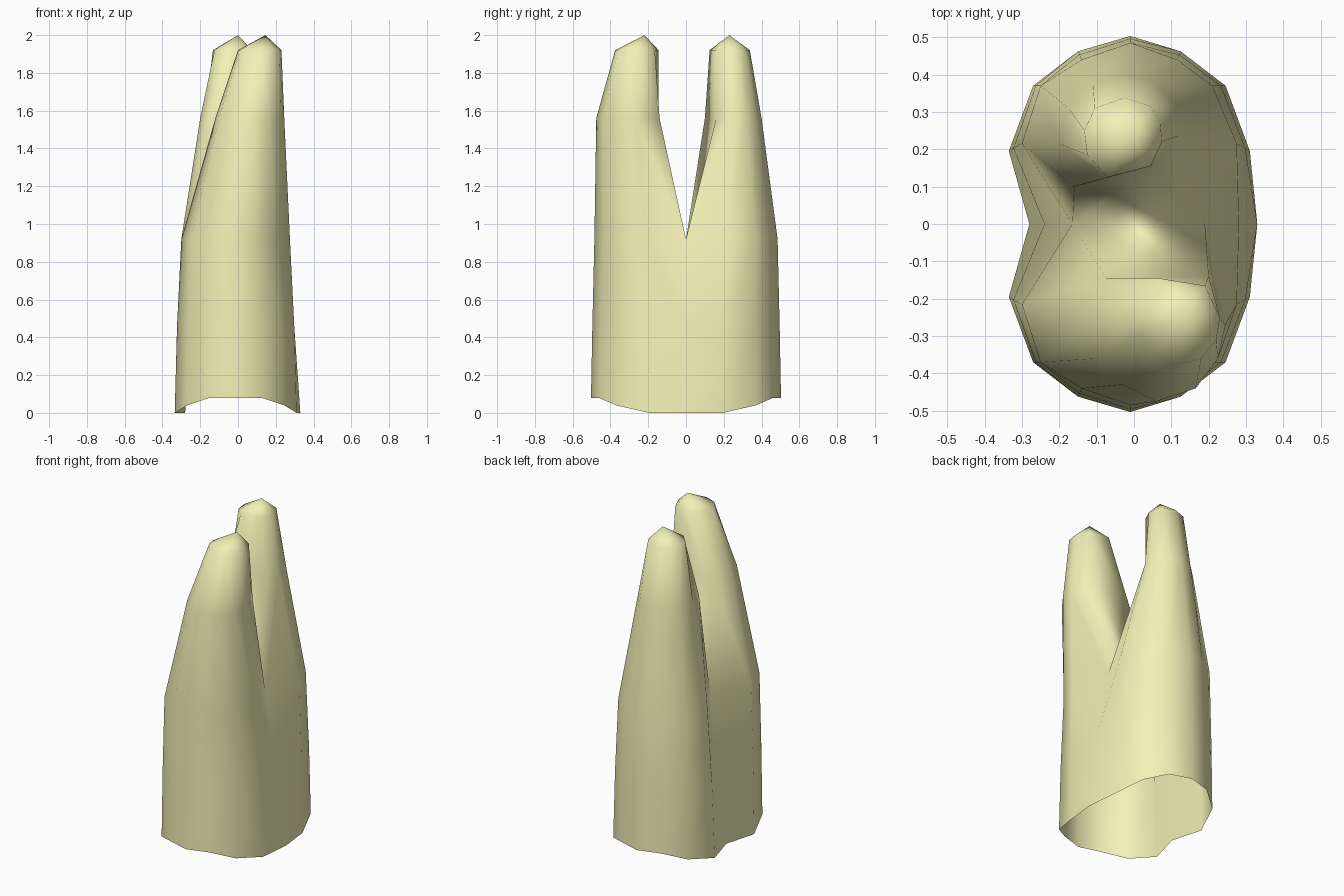
import bpy, bmesh

if "Cube" in bpy.data.objects:
    bpy.data.objects.remove(bpy.data.objects["Cube"])

# Half cross-sections (x, |y|) from the right groove round to the left groove
rim = [(.33, 0), (.31, .195), (.245, .37), (.125, .462), (-.01, .503),
       (-.15, .462), (-.27, .37), (-.335, .195), (-.28, 0)]
rim_z = [0, 0, .04, .08, .08, .08, .04, 0, 0]
fork = [(.19, 0), (.275, .215), (.21, .37), (.115, .44), (-.01, .485),
        (-.14, .44), (-.25, .37), (-.30, .215), (-.165, 0)]

# Root cross-sections: (height, outline), then the tip
back_root = [
    (1.56, [(.05, .16), (.115, .235), (.115, .315), (.06, .375), (-.02, .40),
            (-.11, .37), (-.175, .31), (-.20, .215), (-.16, .10)]),
    (1.92, [(.045, .155), (.075, .22), (.07, .27), (.045, .315), (-.025, .338),
            (-.105, .31), (-.133, .25), (-.125, .185), (-.07, .125)]),
]
front_root = [
    (1.56, [(.20, .14), (.245, .27), (.225, .36), (.165, .44), (.06, .475),
            (-.03, .43), (-.10, .36), (-.12, .27), (-.075, .145)]),
    (1.92, [(.19, .165), (.23, .25), (.22, .31), (.18, .36), (.12, .375),
            (.05, .35), (.01, .30), (0, .25), (.065, .145)]),
]

bm = bmesh.new()


def bridge(a, b, closed=False):
    n = len(a)
    for i in range(n if closed else n - 1):
        j = (i + 1) % n
        bm.faces.new((a[i], a[j], b[j], b[i]))


def add_half(side, root, tip):
    # Shared trunk wall: rim, middle and fork rings
    low = [bm.verts.new((x, side * y, z)) for (x, y), z in zip(rim, rim_z)]
    mid = [bm.verts.new((a[0] * .65 + b[0] * .35, side * (a[1] * .6 + b[1] * .4), .46))
           for a, b in zip(rim, fork)]
    top = [bm.verts.new((x, side * y, .92)) for x, y in fork]
    bridge(low, mid)
    bridge(mid, top)
    # One root prong, closed across the fork and ending in a blunt tip
    for z, outline in root:
        ring = [bm.verts.new((x, side * y, z)) for x, y in outline]
        bridge(top, ring, closed=True)
        top = ring
    end = bm.verts.new(tip)
    for i in range(len(top)):
        bm.faces.new((top[i], top[(i + 1) % len(top)], end))


add_half(1, back_root, (0, .23, 2))
add_half(-1, front_root, (.145, -.22, 2))
bmesh.ops.remove_doubles(bm, verts=bm.verts, dist=.0005)
bmesh.ops.recalc_face_normals(bm, faces=bm.faces)
for f in bm.faces:
    f.smooth = True

mesh = bpy.data.meshes.new("forked_root")
bm.to_mesh(mesh)
bm.free()
obj = bpy.data.objects.new("forked_root", mesh)
bpy.context.collection.objects.link(obj)

# Pale yellow surface
mat = bpy.data.materials.new("pale_yellow")
mat.diffuse_color = (.89, .88, .47, 1)
mat.use_nodes = True
mat.node_tree.nodes["Principled BSDF"].inputs["Base Color"].default_value = mat.diffuse_color
mesh.materials.append(mat)
